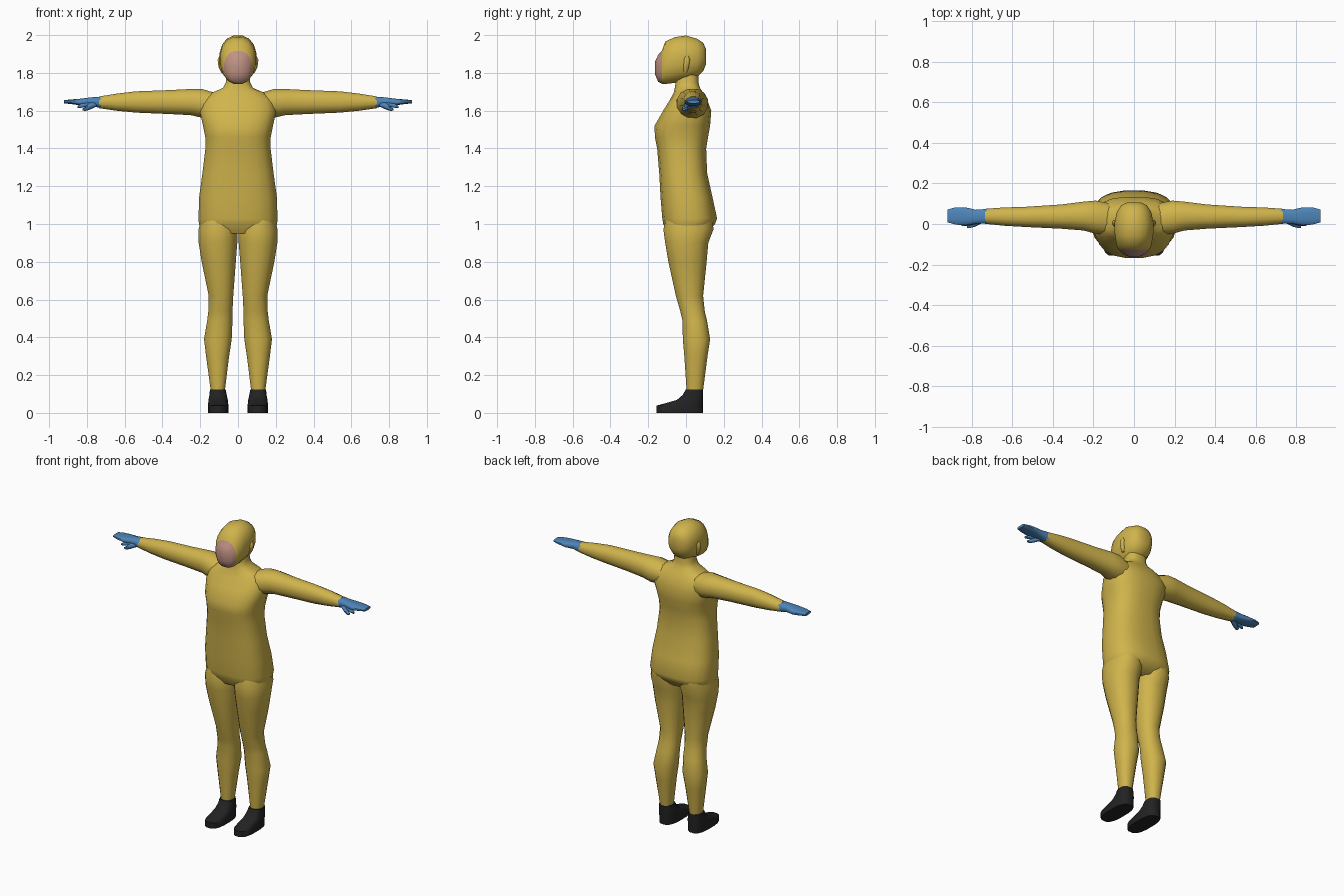
import bpy, bmesh, math


def material(name, rgb):
    m = bpy.data.materials.new(name)
    m.diffuse_color = (*rgb, 1)
    return m


YELLOW = material("suit yellow", (0.63, 0.455, 0.072))
BLUE = material("glove blue", (0.075, 0.235, 0.48))
BLACK = material("shoe black", (0.016, 0.016, 0.017))
SKIN = material("skin pink", (0.52, 0.285, 0.225))


def loft(name, axis, rings, mats, power=2.3, sides=16, mirror=False, rule=None):
    """Skin rings (position, a0, a1, b0, b1); a, b are the other two axes in xyz order."""
    bm = bmesh.new()
    loops = []
    for pos, a0, a1, b0, b1 in rings:
        loop = []
        for i in range(sides):
            t = 2 * math.pi * (i + 0.5) / sides
            c, s = math.cos(t), math.sin(t)
            a = (a0 + a1) / 2 + (a1 - a0) / 2 * math.copysign(abs(c) ** (2 / power), c)
            b = (b0 + b1) / 2 + (b1 - b0) / 2 * math.copysign(abs(s) ** (2 / power), s)
            co = [a, b]
            co.insert("xyz".index(axis), pos)
            loop.append(bm.verts.new(co))
        loops.append(loop)
    for lo, hi in zip(loops, loops[1:]):
        for i in range(sides):
            j = (i + 1) % sides
            bm.faces.new((lo[i], lo[j], hi[j], hi[i]))
    bm.faces.new(loops[0])
    bm.faces.new(loops[-1])
    bmesh.ops.recalc_face_normals(bm, faces=bm.faces)
    for f in bm.faces:
        f.smooth = True
        if rule:
            f.material_index = rule(f.calc_center_median())
    me = bpy.data.meshes.new(name)
    bm.to_mesh(me)
    bm.free()
    me.set_sharp_from_angle(angle=math.radians(50))
    for m in mats:
        me.materials.append(m)
    ob = bpy.data.objects.new(name, me)
    bpy.context.collection.objects.link(ob)
    if mirror:
        mod = ob.modifiers.new("mirror", 'MIRROR')
        mod.use_mirror_merge = False
    return ob


# torso with neck: (z, half width, front y, back y)
torso = [(0.95, 0.19, -0.09, 0.11), (1.0, 0.209, -0.122, 0.155), (1.03, 0.211, -0.127, 0.166),
         (1.14, 0.208, -0.136, 0.142), (1.27, 0.190, -0.143, 0.113), (1.40, 0.174, -0.154, 0.108),
         (1.46, 0.175, -0.166, 0.118), (1.52, 0.187, -0.168, 0.129), (1.60, 0.205, -0.122, 0.135),
         (1.66, 0.190, -0.085, 0.112), (1.695, 0.14, -0.066, 0.092), (1.72, 0.080, -0.060, 0.075),
         (1.75, 0.065, -0.055, 0.066), (1.80, 0.063, -0.050, 0.066)]
loft("torso", "z", [(z, -w, w, f, b) for z, w, f, b in torso], [YELLOW], 2.6, 20)

# legs: (z, inner x, outer x, front y, back y)
loft("legs", "z", [
    (1.04, 0.015, 0.195, -0.105, 0.145), (0.97, 0.000, 0.211, -0.122, 0.147),
    (0.90, 0.002, 0.210, -0.112, 0.120), (0.80, 0.010, 0.194, -0.095, 0.111),
    (0.62, 0.024, 0.156, -0.055, 0.092), (0.54, 0.028, 0.158, -0.032, 0.100),
    (0.49, 0.028, 0.164, -0.020, 0.112), (0.39, 0.032, 0.181, -0.018, 0.129),
    (0.30, 0.046, 0.170, -0.010, 0.115), (0.11, 0.070, 0.144, 0.003, 0.090)],
    [YELLOW], 2.2, mirror=True)

# arms: (x, front y, back y, bottom z, top z)
loft("arms", "x", [
    (0.10, -0.06, 0.10, 1.56, 1.690), (0.19, -0.050, 0.118, 1.560, 1.717),
    (0.25, -0.034, 0.112, 1.574, 1.717), (0.36, -0.025, 0.098, 1.580, 1.711),
    (0.54, -0.016, 0.086, 1.588, 1.704), (0.64, -0.010, 0.083, 1.598, 1.692),
    (0.735, 0.000, 0.076, 1.612, 1.676)], [YELLOW], 2.2, 12, True)

# gloves: palm with fingers, then thumb and lower finger
loft("gloves", "x", [
    (0.725, 0.001, 0.075, 1.613, 1.675), (0.78, 0.000, 0.071, 1.624, 1.671),
    (0.83, -0.008, 0.083, 1.627, 1.664), (0.88, -0.004, 0.083, 1.634, 1.660),
    (0.92, 0.008, 0.072, 1.639, 1.656)], [BLUE], 2.8, 12, True)
loft("thumbs", "x", [
    (0.745, 0.005, 0.045, 1.622, 1.654), (0.785, -0.015, 0.022, 1.604, 1.642),
    (0.81, -0.021, 0.005, 1.597, 1.620), (0.822, -0.02, -0.002, 1.601, 1.612)],
    [BLUE], 2.2, 8, True)
loft("lower_fingers", "x", [
    (0.78, -0.002, 0.025, 1.625, 1.65), (0.83, -0.012, 0.014, 1.614, 1.638),
    (0.85, -0.010, 0.006, 1.613, 1.625)], [BLUE], 2.2, 8, True)

# hooded head, built back to front; the foremost rings are the face
head = [(0.106, 0.035, 1.845, 1.925), (0.092, 0.065, 1.81, 1.96), (0.06, 0.086, 1.775, 1.982),
        (0.0, 0.099, 1.755, 2.0), (-0.06, 0.096, 1.745, 1.991), (-0.11, 0.086, 1.739, 1.968),
        (-0.128, 0.075, 1.741, 1.918), (-0.148, 0.056, 1.752, 1.896), (-0.163, 0.022, 1.79, 1.862)]
loft("head", "y", [(y, -w, w, b, t) for y, w, b, t in head], [YELLOW, SKIN], 2.25, 16,
     rule=lambda c: 1 if c.y < -0.128 else 0)

# ear bumps under the hood
loft("ears", "z", [
    (1.80, 0.075, 0.088, -0.012, 0.005), (1.83, 0.08, 0.104, -0.014, 0.016),
    (1.87, 0.08, 0.109, -0.012, 0.022), (1.89, 0.08, 0.099, -0.005, 0.014)],
    [YELLOW], 2.2, 8, True)

# shoes: (z, inner x, outer x, toe y, heel y)
loft("shoes", "z", [
    (0.0, 0.050, 0.160, -0.158, 0.092), (0.038, 0.050, 0.160, -0.158, 0.092),
    (0.068, 0.053, 0.157, -0.050, 0.092), (0.095, 0.059, 0.152, -0.018, 0.091),
    (0.124, 0.065, 0.149, -0.002, 0.092)], [BLACK], 2.8, 16, True)
